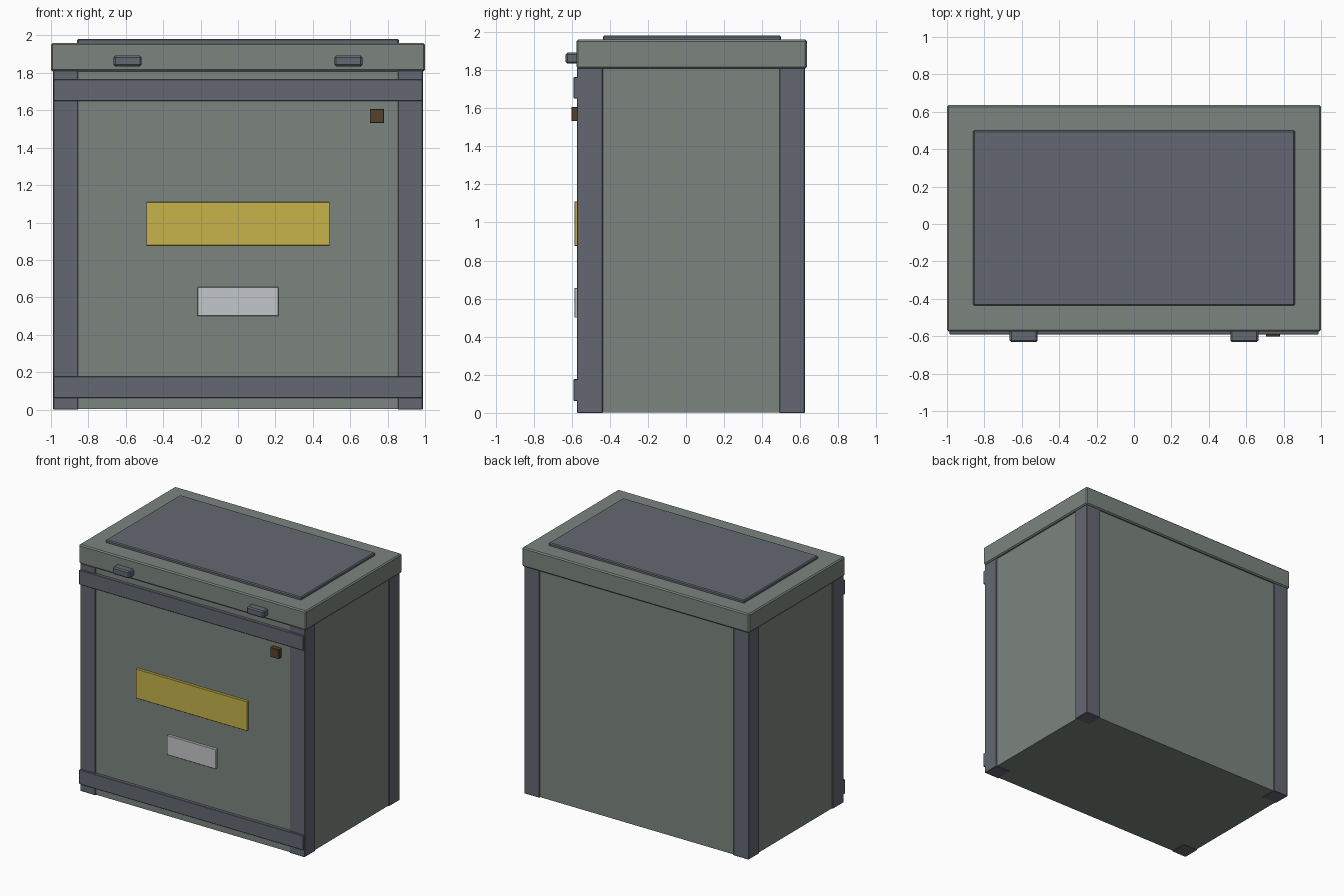
import bpy, bmesh

if "Cube" in bpy.data.objects:
    bpy.data.objects.remove(bpy.data.objects["Cube"])


def material(name, rgb):
    m = bpy.data.materials.new(name)
    m.diffuse_color = (*rgb, 1)
    m.use_nodes = True
    m.node_tree.nodes["Principled BSDF"].inputs["Base Color"].default_value = m.diffuse_color
    return m


GREEN = material("grey_green", (0.20, 0.235, 0.21))
SLATE = material("slate", (0.13, 0.137, 0.17))
YELLOW = material("yellow", (0.57, 0.45, 0.07))
SILVER = material("silver", (0.55, 0.57, 0.59))
BROWN = material("brown", (0.09, 0.055, 0.025))


def box(name, x, y, z, mat, bevel=0.0):
    """Box spanning the given (min, max) ranges, with optional chamfer."""
    bm = bmesh.new()
    bmesh.ops.create_cube(bm, size=1)
    for v in bm.verts:
        for i, (lo, hi) in enumerate((x, y, z)):
            v.co[i] = lo if v.co[i] < 0 else hi
    if bevel:
        bmesh.ops.bevel(bm, geom=bm.edges[:], offset=bevel, segments=1,
                        affect='EDGES', profile=0.5)
    me = bpy.data.meshes.new(name)
    bm.to_mesh(me)
    bm.free()
    me.materials.append(mat)
    ob = bpy.data.objects.new(name, me)
    bpy.context.collection.objects.link(ob)
    return ob


# Cabinet body and corner posts
box("body", (-0.98, 0.98), (-0.565, 0.615), (0.003, 1.815), GREEN)
for side, x in (("left", (-0.988, -0.855)), ("right", (0.855, 0.988))):
    box(f"front_post_{side}", x, (-0.573, -0.437), (0, 1.812), SLATE, 0.003)
    box(f"back_post_{side}", x, (0.49, 0.624), (0, 1.812), SLATE, 0.003)

# Front cross bars
for name, z in (("lower_bar", (0.062, 0.177)), ("upper_bar", (1.65, 1.765))):
    box(name, (-0.987, 0.987), (-0.59, -0.56), z, SLATE, 0.003)

# Lid with raised top panel
box("lid", (-1, 1), (-0.575, 0.635), (1.808, 1.96), GREEN, 0.009)
box("lid_panel", (-0.86, 0.86), (-0.437, 0.50), (1.95, 1.982), SLATE, 0.007)

# Latches on the lid front
for side, cx in (("left", -0.59), ("right", 0.59)):
    box(f"latch_{side}", (cx - 0.075, cx + 0.075), (-0.632, -0.565),
        (1.835, 1.892), SLATE, 0.009)

# Front plates and lock
box("yellow_plate", (-0.49, 0.49), (-0.586, -0.56), (0.877, 1.11), YELLOW, 0.002)
box("silver_plate", (-0.216, 0.216), (-0.586, -0.56), (0.50, 0.655), SILVER, 0.002)
box("lock", (0.705, 0.78), (-0.602, -0.56), (1.532, 1.607), BROWN, 0.002)
